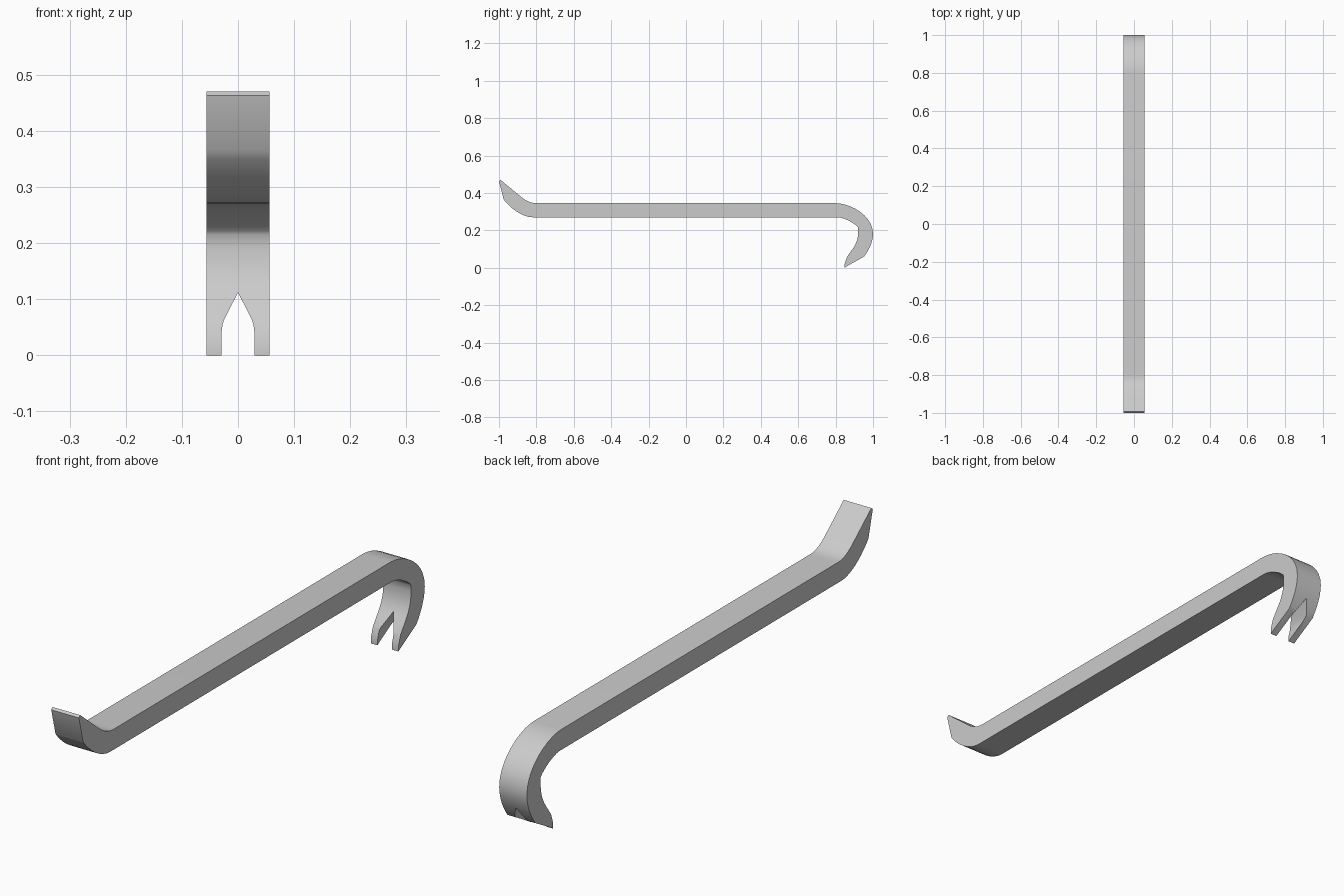
import bpy, bmesh, math
from mathutils import Vector

if "Cube" in bpy.data.objects:
    bpy.data.objects.remove(bpy.data.objects["Cube"])

HALF_W = 0.056


def bezier(a, b, c, d, n=8):
    """Points on a cubic curve from a to d in the side (y, z) plane."""
    a, b, c, d = map(Vector, (a, b, c, d))
    return [tuple(a * (1 - t) ** 3 + b * 3 * t * (1 - t) ** 2 + c * 3 * t * t * (1 - t) + d * t ** 3)
            for t in (i / n for i in range(n + 1))]


def prism(name, points, offset):
    """Closed outline of 3D points, extruded along offset."""
    bm = bmesh.new()
    face = bm.faces.new([bm.verts.new(p) for p in points])
    ext = bmesh.ops.extrude_face_region(bm, geom=[face])
    bmesh.ops.translate(bm, vec=offset, verts=[g for g in ext["geom"] if isinstance(g, bmesh.types.BMVert)])
    bmesh.ops.recalc_face_normals(bm, faces=bm.faces)
    mesh = bpy.data.meshes.new(name)
    bm.to_mesh(mesh)
    bm.free()
    obj = bpy.data.objects.new(name, mesh)
    bpy.context.collection.objects.link(obj)
    return obj


# Side outline: chisel tip, top of the shaft, outside of the hook
side = [(-1.0, 0.463), (-0.992, 0.47)]
side += bezier((-0.88, 0.378), (-0.85, 0.355), (-0.83, 0.345), (-0.795, 0.345), 6)
side += bezier((0.80, 0.345), (0.88, 0.345), (1.0, 0.28), (1.0, 0.18), 10)
side += bezier((1.0, 0.18), (1.0, 0.135), (0.975, 0.09), (0.952, 0.06), 6)[1:]
# Claw tip, inside of the hook, underside of the shaft, chisel heel
side += [(0.855, 0.005), (0.848, 0.0), (0.848, 0.02), (0.86, 0.057)]
side += bezier((0.885, 0.092), (0.905, 0.12), (0.925, 0.15), (0.92, 0.215), 8)
side += bezier((0.915, 0.222), (0.89, 0.245), (0.84, 0.27), (0.81, 0.27), 6)
side += bezier((-0.82, 0.27), (-0.88, 0.27), (-0.945, 0.325), (-0.975, 0.365), 8)
bar = prism("pry_bar", [(-HALF_W, y, z) for y, z in side], (2 * HALF_W, 0, 0))

# Nail slot cut through the claw
half = [(0.029, -0.05), (0.029, 0.043), (0.0275, 0.055), (0.025, 0.063)]
slot = half + [(0, 0.112)] + [(-x, z) for x, z in reversed(half)]
cutter = prism("nail_slot_cutter", [(x, 0.7, z) for x, z in slot], (0, 0.5, 0))
cutter.hide_render = True
mod = bar.modifiers.new("nail_slot", "BOOLEAN")
mod.operation = "DIFFERENCE"
mod.solver = "EXACT"
mod.object = cutter

# Apply the cut, then smooth the bends and keep the edges sharp
bpy.context.view_layer.objects.active = bar
bar.select_set(True)
bpy.ops.object.modifier_apply(modifier=mod.name)
bpy.data.objects.remove(cutter)
bpy.ops.object.shade_smooth_by_angle(angle=math.radians(35))
